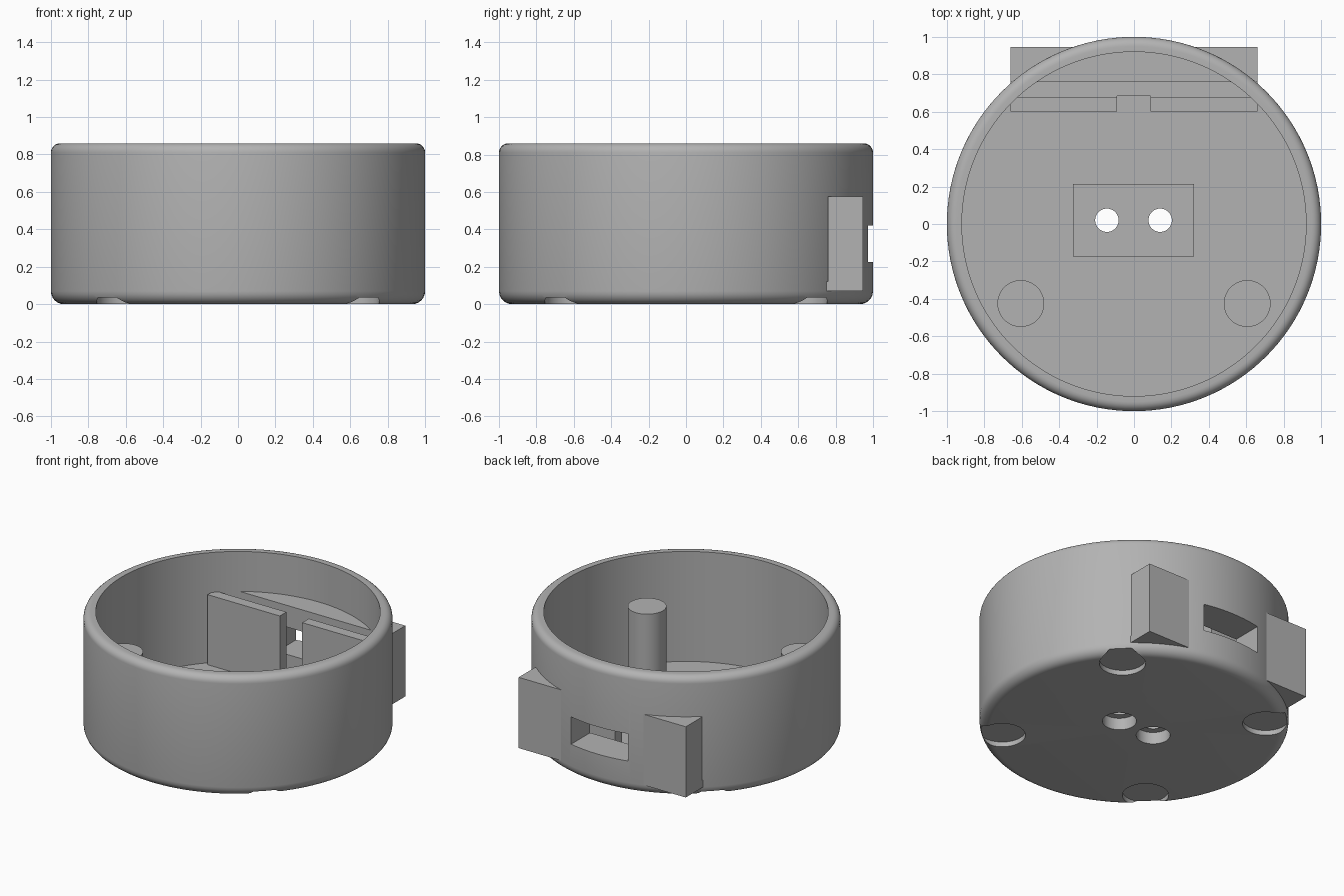
import bpy
import bmesh
from math import pi, sin, cos, radians
from mathutils import Matrix

if "Cube" in bpy.data.objects:
    bpy.data.objects.remove(bpy.data.objects["Cube"])

grey = bpy.data.materials.new("matte grey")
grey.use_nodes = True
grey.diffuse_color = (0.45, 0.45, 0.45, 1)
grey.node_tree.nodes["Principled BSDF"].inputs["Base Color"].default_value = grey.diffuse_color

HEIGHT, FLOOR, INNER = 0.86, 0.075, 0.92
BRACKET_TOP = 0.575


def make(name, bm):
    bmesh.ops.recalc_face_normals(bm, faces=bm.faces)
    mesh = bpy.data.meshes.new(name)
    bm.to_mesh(mesh)
    bm.free()
    mesh.materials.append(grey)
    ob = bpy.data.objects.new(name, mesh)
    bpy.context.collection.objects.link(ob)
    return ob


def box(name, x, y, z):
    """Box from (low, high) ranges."""
    bm = bmesh.new()
    size = [r[1] - r[0] for r in (x, y, z)]
    mid = [(r[0] + r[1]) / 2 for r in (x, y, z)]
    bmesh.ops.create_cube(bm, size=1, matrix=Matrix.Translation(mid) @ Matrix.Diagonal((*size, 1)))
    return make(name, bm)


def cylinder(name, x, y, radius, z0, z1):
    bm = bmesh.new()
    bmesh.ops.create_cone(bm, cap_ends=True, segments=48, radius1=radius, radius2=radius,
                          depth=z1 - z0, matrix=Matrix.Translation((x, y, (z0 + z1) / 2)))
    return make(name, bm)


def lathe(name, profile, steps=128):
    bm = bmesh.new()
    verts = [bm.verts.new((r, 0, z)) for r, z in profile]
    edges = [bm.edges.new(pair) for pair in zip(verts, verts[1:])]
    bmesh.ops.spin(bm, geom=verts + edges, cent=(0, 0, 0), axis=(0, 0, 1),
                   angle=2 * pi, steps=steps, use_duplicate=False)
    bmesh.ops.remove_doubles(bm, verts=bm.verts, dist=0.0001)
    return make(name, bm)


def fillet(r, z, radius, start):
    return [(r + radius * cos(radians(start + 15 * i)), z + radius * sin(radians(start + 15 * i)))
            for i in range(7)]


def cut(ob, cutters):
    bpy.context.view_layer.objects.active = ob
    for c in cutters:
        mod = ob.modifiers.new("cut", 'BOOLEAN')
        mod.operation = 'DIFFERENCE'
        mod.solver = 'EXACT'
        mod.object = c
        bpy.ops.object.modifier_apply(modifier=mod.name)


# Round open cup with rounded rim and base
profile = ([(0, 0)] + fillet(0.93, 0.07, 0.07, -90) + fillet(0.95, HEIGHT - 0.05, 0.05, 0)
           + [(INNER, HEIGHT), (INNER, FLOOR), (0, FLOOR)])
cup = lathe("cup", profile)

# Raised pad around the screw holes
pad = box("screw_pad", (-0.325, 0.32), (-0.175, 0.215), (FLOOR - 0.005, 0.15))

# Bracket block through the back wall
bracket = box("back_bracket", (-0.66, 0.66), (0.6, 0.945), (0.07, BRACKET_TOP))

# Pillars standing on the floor
pillars = [cylinder(n, x, -0.425, 0.125, FLOOR - 0.005, BRACKET_TOP)
           for n, x in (("left_pillar", 0.605), ("right_pillar", -0.605))]

# Cutters: port opening, board slit, connector gap, foot pockets, screw holes
port = box("port_cutter", (-0.225, 0.225), (0.7, 1.1), (0.225, 0.42))
slit = box("slit_cutter", (-0.7, 0.7), (0.675, 0.76), (0.12, 0.7))
gap = box("gap_cutter", (-0.09, 0.087), (0.5, 0.685), (FLOOR, 0.7))
feet = [cylinder("foot_cutter", x, y, 0.15, -0.1, 0.035) for x in (-0.605, 0.605) for y in (-0.605, 0.605)]
holes = []
for x in (-0.145, 0.14):
    holes.append(cylinder("hole_cutter", x, 0.02, 0.0625, -0.1, 0.3))
    holes.append(cylinder("counterbore_cutter", x, 0.02, 0.11, -0.1, 0.085))

cut(cup, [port] + feet + holes)
cut(bracket, [port, slit, gap])
cut(pad, holes)
for c in [port, slit, gap] + feet + holes:
    bpy.data.objects.remove(c)

# Smooth the round parts, keeping edges sharp
bpy.ops.object.select_all(action='DESELECT')
for ob in [cup, pad] + pillars:
    ob.select_set(True)
bpy.context.view_layer.objects.active = cup
bpy.ops.object.shade_smooth_by_angle(angle=radians(35))
